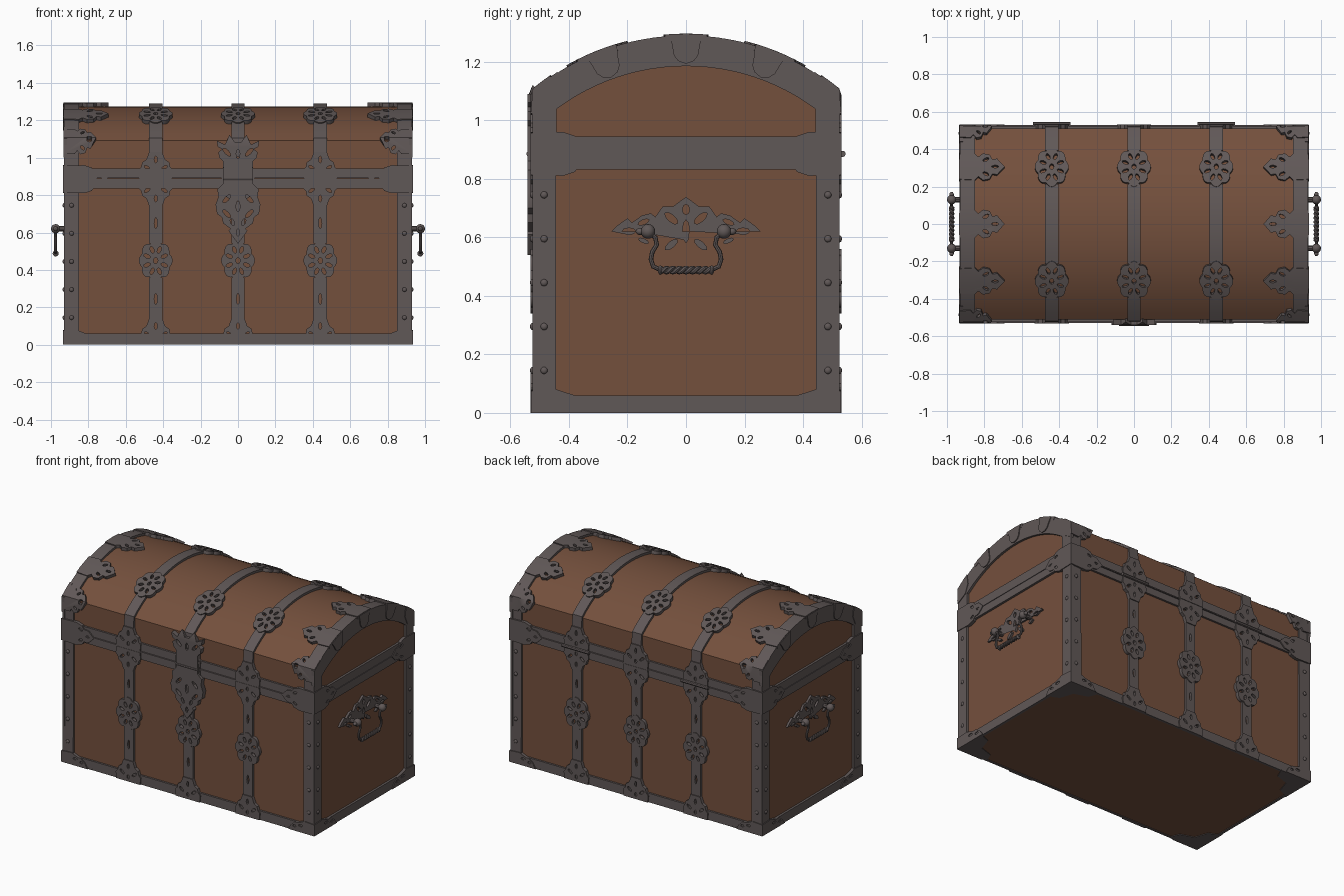
import bpy, bmesh
from math import sin, cos, asin, pi, sqrt
from mathutils import Vector

cube = bpy.data.objects.get("Cube")
if cube:
    bpy.data.objects.remove(cube)


def material(name, rgb, rough):
    m = bpy.data.materials.new(name)
    m.use_nodes = True
    m.diffuse_color = (*rgb, 1)
    bsdf = m.node_tree.nodes["Principled BSDF"]
    bsdf.inputs["Base Color"].default_value = (*rgb, 1)
    bsdf.inputs["Roughness"].default_value = rough
    return m


wood = material("brown wood", (0.175, 0.080, 0.046), 0.7)
iron = material("grey iron", (0.118, 0.098, 0.096), 0.6)
made = []

# Wood surface: half depth, half length, arch radius and centre height
W, L, R, C = 0.51, 0.915, 0.805, 0.47
ANG = asin(W / R)
Z0, ARC = C + R * cos(ANG), 2 * R * ANG
TOTAL = 2 * Z0 + ARC
MID = TOTAL / 2
CUTS = [Z0 + ARC * i / 20 for i in range(21)]


def finish(name, bm, mat):
    me = bpy.data.meshes.new(name)
    bmesh.ops.recalc_face_normals(bm, faces=bm.faces)
    bm.to_mesh(me)
    bm.free()
    me.materials.append(mat)
    ob = bpy.data.objects.new(name, me)
    bpy.context.collection.objects.link(ob)
    made.append(ob)
    return ob


def box(name, lo, hi, mat):
    bm = bmesh.new()
    bmesh.ops.create_cube(bm, size=1)
    for v in bm.verts:
        v.co = [a + (b - a) * (c + 0.5) for a, b, c in zip(lo, hi, v.co)]
    return finish(name, bm, mat)


def ball(name, pos, scale):
    bm = bmesh.new()
    bmesh.ops.create_uvsphere(bm, u_segments=12, v_segments=8, radius=1)
    for v in bm.verts:
        v.co = Vector(pos) + v.co * Vector(scale)
    return finish(name, bm, iron)


def tube(name, points, radius):
    cu = bpy.data.curves.new(name, "CURVE")
    cu.dimensions = "3D"
    cu.bevel_depth, cu.bevel_resolution, cu.use_fill_caps = radius, 2, True
    sp = cu.splines.new("POLY")
    sp.points.add(len(points) - 1)
    for p, co in zip(sp.points, points):
        p.co = (*co, 1)
    return curve_mesh(name, cu)


def curve_mesh(name, cu, mat=iron, place=None, thick=0, cuts=()):
    tmp = bpy.data.objects.new(name, cu)
    me = bpy.data.meshes.new_from_object(tmp)
    bpy.data.objects.remove(tmp)
    bm = bmesh.new()
    bm.from_mesh(me)
    bpy.data.meshes.remove(me)
    bpy.data.curves.remove(cu)
    bmesh.ops.remove_doubles(bm, verts=bm.verts, dist=1e-5)
    for c in cuts:
        bmesh.ops.bisect_plane(bm, geom=bm.verts[:] + bm.edges[:] + bm.faces[:],
                               plane_co=(0, c, 0), plane_no=(0, 1, 0))
    if place:
        for v in bm.verts:
            v.co = place(v.co.x, v.co.y, thick if v.co.z > 0 else -0.002)
    return finish(name, bm, mat)


def plate(name, outlines, place, thick=0.015, cuts=()):
    """Flat plate; the first outline is the border, the rest are holes."""
    cu = bpy.data.curves.new(name, "CURVE")
    cu.dimensions, cu.fill_mode, cu.extrude = "2D", "BOTH", 0.01
    for pts in outlines:
        sp = cu.splines.new("POLY")
        sp.points.add(len(pts) - 1)
        for p, (u, v) in zip(sp.points, pts):
            p.co = (u, v, 0, 1)
        sp.use_cyclic_u = True
    return curve_mesh(name, cu, iron, place, thick, cuts)


# Outlines
def rect(a, b, c, d):
    return [(a, c), (b, c), (b, d), (a, d)]


def leaf(profile):
    return profile + [(t, -w) for t, w in reversed(profile) if w > 0]


def ellipse(cx, cy, a, b, turn=0.0, n=8):
    return [(cx + a * cos(t) * cos(turn) - b * sin(t) * sin(turn),
             cy + a * cos(t) * sin(turn) + b * sin(t) * cos(turn))
            for t in (2 * pi * i / n for i in range(n))]


def scallop(a, b, lobes=8, n=64):
    k = [(t, 1 - 0.13 * (1 - abs(cos(lobes * t / 2)))) for t in (2 * pi * i / n for i in range(n))]
    return [(a * r * cos(t), b * r * sin(t)) for t, r in k]


def arch(w, r, c, bottom, n=24):
    a = asin(w / r)
    top = [(r * sin(t), c + r * cos(t)) for t in (-a + 2 * a * i / n for i in range(n + 1))]
    return [(w, bottom), (-w, bottom)] + top


# Mappings from plate space to the chest surface
def wrap(x, s, h):
    if s < Z0:
        return Vector((x, -W - h, s))
    if s > Z0 + ARC:
        return Vector((x, W + h, TOTAL - s))
    a = (s - Z0) / R - ANG
    return Vector((x, (R + h) * sin(a), C + (R + h) * cos(a)))


def at(x, s, flip=1):
    return lambda u, v, h: wrap(x + u, s + flip * v, h)


# Wooden body and domed lid
box("body", (-L, -W, 0.004), (L, W, 0.885), wood)
bm = bmesh.new()
face = bm.faces.new([bm.verts.new((-L, y, z)) for y, z in arch(W, R, C, 0.885)])
ext = bmesh.ops.extrude_face_region(bm, geom=[face])["geom"]
bmesh.ops.translate(bm, vec=(2 * L, 0, 0), verts=[g for g in ext if isinstance(g, bmesh.types.BMVert)])
finish("lid", bm, wood)
box("seam_lip", (-0.934, -0.529, 0.882), (0.934, 0.529, 0.889), iron)

# Edge bands on front, back and top
for e in (-1, 1):
    x0, x1 = sorted((e * 0.85, e * 0.928))
    plate("end_band", [rect(x0, x1, 0, TOTAL)], at(0, 0), 0.015, CUTS)
for flip, start in ((1, 0), (-1, TOTAL)):
    for lo, hi in ((0, 0.06), (0.835, 0.88), (0.891, 0.943)):
        plate("cross_band", [rect(-0.9, 0.9, lo, hi)], at(0, start, flip), 0.013)

# Straps with pierced rosettes and flared ends
flare = [(0, 0.088), (0.045, 0.092), (0.06, 0.078), (0.085, 0.072), (0.1, 0.05), (0.14, 0.035)]
flare_shape = [(w, t) for t, w in leaf(flare)]
flare_holes = [ellipse(q * 0.045, 0.055, 0.02, 0.009, q * 0.7) for q in (-1, 1)]
flare_holes += [ellipse(0, 0.1, 0.008, 0.018), ellipse(0, 0.03, 0.009, 0.014)]
rosette = [scallop(0.09, 0.11)] + [
    ellipse(0.05 * cos(t), 0.062 * sin(t), 0.019, 0.010, t) for t in (pi * (i + 0.5) / 4 for i in range(8))]
rosette.append(ellipse(0, 0, 0.012, 0.016))
for x in (-0.44, 0, 0.44):
    for flip, start in ((1, 0), (-1, TOTAL)):
        go = at(x, start, flip)
        for lo, hi in ((0.13, 0.36), (0.54, 0.76)):
            m = (lo + hi) / 2
            plate("strap", [rect(-0.035, 0.035, lo, hi), ellipse(0, m, 0.008, 0.03)], go)
        crown = MID - 0.307
        plate("lid_strap", [rect(-0.035, 0.035, 1.02, crown - 0.095)], go, 0.015, CUTS)
        for s in (0.45, crown):
            plate("rosette", rosette, at(x, start + flip * s, flip), 0.021, CUTS and
                  [c - start - flip * s if flip > 0 else start - s - c for c in CUTS])
        for s, f in ((0, 1), (0.882, -1), (0.89, 1)):
            plate("flared_end", [flare_shape] + flare_holes,
                  at(x, start + flip * s, flip * f), 0.021)
    span = 0.307 - 0.095
    plate("top_strap", [rect(-0.035, 0.035, MID - span, MID + span)], at(x, 0), 0.015, CUTS)

# Leaf-shaped claws gripping the ends
claw = [(0, 0.07), (0.08, 0.074), (0.1, 0.055), (0.125, 0.075), (0.16, 0.068),
        (0.175, 0.04), (0.2, 0.045), (0.24, 0)]
claw_holes = [ellipse(0.14, q * 0.04, 0.018, 0.009, q * 0.5) for q in (-1, 1)] + [ellipse(0.19, 0, 0.02, 0.008)]
brace = [(0, 0.072), (0.11, 0.075), (0.15, 0.062), (0.165, 0.042), (0.2, 0.038), (0.24, 0)]
brace_holes = [ellipse(0.14, q * 0.035, 0.016, 0.008, -q * 0.4) for q in (-1, 1)] + [ellipse(0.19, 0, 0.018, 0.007)]
foot = [(0, 0), (0, 0.075), (0.07, 0.08), (0.12, 0.06), (0.14, 0.06), (0.17, 0.035), (0.19, 0.0)]
foot_holes = [ellipse(0.1, 0.045, 0.016, 0.008), ellipse(0.145, 0.032, 0.012, 0.008)]


def inward(e, s, k=1.0):
    return lambda u, v, h: wrap(e * (0.932 - u * k), s + v, h)


for e in (-1, 1):
    for s in (MID, MID - 0.307, MID + 0.307):
        plate("lid_claw", [leaf(claw)] + claw_holes, inward(e, s), 0.021, [c - s for c in CUTS])
    for s in (Z0, TOTAL - Z0):
        plate("shoulder_claw", [leaf(claw)] + claw_holes, inward(e, s, 0.72), 0.021, [c - s for c in CUTS])
    for s in (0.885, TOTAL - 0.885):
        plate("seam_brace", [leaf(brace)] + brace_holes, inward(e, s), 0.021)
    for flip, start in ((1, 0), (-1, TOTAL)):
        plate("foot_brace", [foot] + foot_holes,
              lambda u, v, h: wrap(e * (0.932 - u), start + flip * v, h), 0.02)

# End walls
lozenge = [(-0.255, 0), (-0.235, 0.02), (-0.2, 0.045), (-0.185, 0.03), (-0.15, 0.055), (-0.12, 0.062),
           (-0.105, 0.05), (-0.08, 0.085), (-0.045, 0.085), (-0.025, 0.1), (0, 0.118)]
lozenge += [(-t, w) for t, w in reversed(lozenge[:-1])]
lozenge_holes = [ellipse(0, 0, 0.012, 0.04), ellipse(0, 0.075, 0.012, 0.018)]
for q in (-1, 1):
    lozenge_holes += [ellipse(q * 0.195, 0, 0.024, 0.012)]
    for p in (-1, 1):
        lozenge_holes += [ellipse(q * 0.05, p * 0.045, 0.028, 0.012, p * q * 0.7),
                          ellipse(q * 0.145, p * 0.032, 0.02, 0.008, -p * q * 0.4)]
shoulder = [(0.527, 1.0), (0.527, 1.102), (0.44, 1.165), (0.43, 1.1), (0.455, 1.04)]
tongue = [(0, 0.058), (0.03, 0.05), (0.07, 0.045), (0.09, 0.03), (0.1, 0.0)]
for e in (-1, 1):
    def side(u, v, h):
        return Vector((e * (L + h), u, v))
    plate("end_frame", [arch(0.525, 0.82, 0.47, 0), rect(-0.445, 0.445, 0.06, 0.832),
                        arch(0.442, 0.74, 0.445, 0.945)], side)
    for a in (-0.361, 0, 0.361):
        plate("arch_tongue", [leaf(tongue)],
              lambda u, v, h: side((0.823 - u) * sin(a + v / 0.82), C + (0.823 - u) * cos(a + v / 0.82), h), 0.021)
    for q in (-1, 1):
        plate("shoulder_plate", [shoulder], lambda u, v, h: side(q * u, v, h), 0.019)
        plate("end_seam_brace", [leaf(brace)] + brace_holes,
              lambda u, v, h: side(q * (0.53 - u), 0.885 + v, h), 0.02)
        plate("end_foot_brace", [foot] + foot_holes,
              lambda u, v, h: side(q * (0.53 - u * 1.25), v, h), 0.02)
        # Rivets and underside corners
        for i in range(5):
            z = 0.145 + 0.15 * i
            ball("end_rivet", (e * 0.93, q * 0.485, z), (0.008, 0.012, 0.012))
            ball("post_rivet", (e * 0.89, q * 0.525, z), (0.012, 0.008, 0.012))
        plate("base_corner", [[(0, 0), (0.22, 0), (0.19, 0.07), (0.1, 0.1), (0.07, 0.19), (0, 0.22)]],
              lambda u, v, h: Vector((e * (0.928 - u), q * (0.524 - v), 0.004 - h)), 0.004)
    # Carrying handle: back plate, knobs, bail and twisted grip
    plate("handle_plate", [lozenge] + lozenge_holes, lambda u, v, h: side(u, 0.62 + v, h), 0.014)
    for q in (-1, 1):
        tube("handle_post", [(e * 0.91, q * 0.13, 0.62), (e * 0.97, q * 0.13, 0.62)], 0.014)
        ball("handle_knob", (e * 0.975, q * 0.13, 0.62), (0.025, 0.025, 0.025))
        ball("handle_finial", (e * 0.975, q * 0.157, 0.62), (0.012, 0.015, 0.012))
        tube("handle_arm", [(e * 0.975, q * y, z) for y, z in (
            (0.12, 0.61), (0.105, 0.6), (0.1, 0.575), (0.115, 0.55), (0.12, 0.525), (0.112, 0.5), (0.085, 0.488))], 0.008)
        ball("handle_collar", (e * 0.975, q * 0.088, 0.488), (0.016, 0.008, 0.016))
        tube("handle_grip", [(e * 0.975 + 0.007 * cos(t), -0.088 + 0.176 * i / 60, 0.488 + 0.007 * sin(t))
                             for i, t in ((i, i * 0.42 + q * pi / 2) for i in range(61))], 0.008)

# Front hasp and rear hinges
hasp = [(0.54, 0), (0.58, 0.03), (0.61, 0.05), (0.62, 0.04), (0.65, 0.08), (0.68, 0.085), (0.7, 0.112),
        (0.75, 0.12), (0.79, 0.105), (0.83, 0.11), (0.86, 0.08), (0.93, 0.078), (0.98, 0.08), (1.0, 0.1),
        (1.03, 0.105), (1.045, 0.085), (1.06, 0.11), (1.09, 0.112), (1.07, 0.07), (1.1, 0.045), (1.08, 0.015)]
hasp_holes = [ellipse(0, 0.74, 0.011, 0.03), ellipse(0, 0.6, 0.009, 0.02), ellipse(0, 1.02, 0.01, 0.025)]
for q in (-1, 1):
    hasp_holes += [ellipse(q * 0.06, z, 0.028, 0.011, q * t) for z, t in ((0.7, 0.8), (0.78, -0.8), (1.03, 0.8))]
    hasp_holes.append(ellipse(q * 0.03, 0.655, 0.01, 0.02, -q * 0.4))
plate("hasp", [[(w, z) for z, w in leaf(hasp)]] + hasp_holes, at(0, 0), 0.031)
tube("hasp_pin", [(-0.08, -0.537, 0.885), (0.08, -0.537, 0.885)], 0.009)
for x in (-0.44, 0.44):
    tube("hinge_barrel", [(x - 0.1, 0.535, 0.885), (x + 0.1, 0.535, 0.885)], 0.011)

# Smooth shading with sharp edges kept
bpy.ops.object.select_all(action="DESELECT")
for ob in made:
    ob.select_set(True)
bpy.context.view_layer.objects.active = made[0]
bpy.ops.object.shade_smooth_by_angle(angle=0.6)
